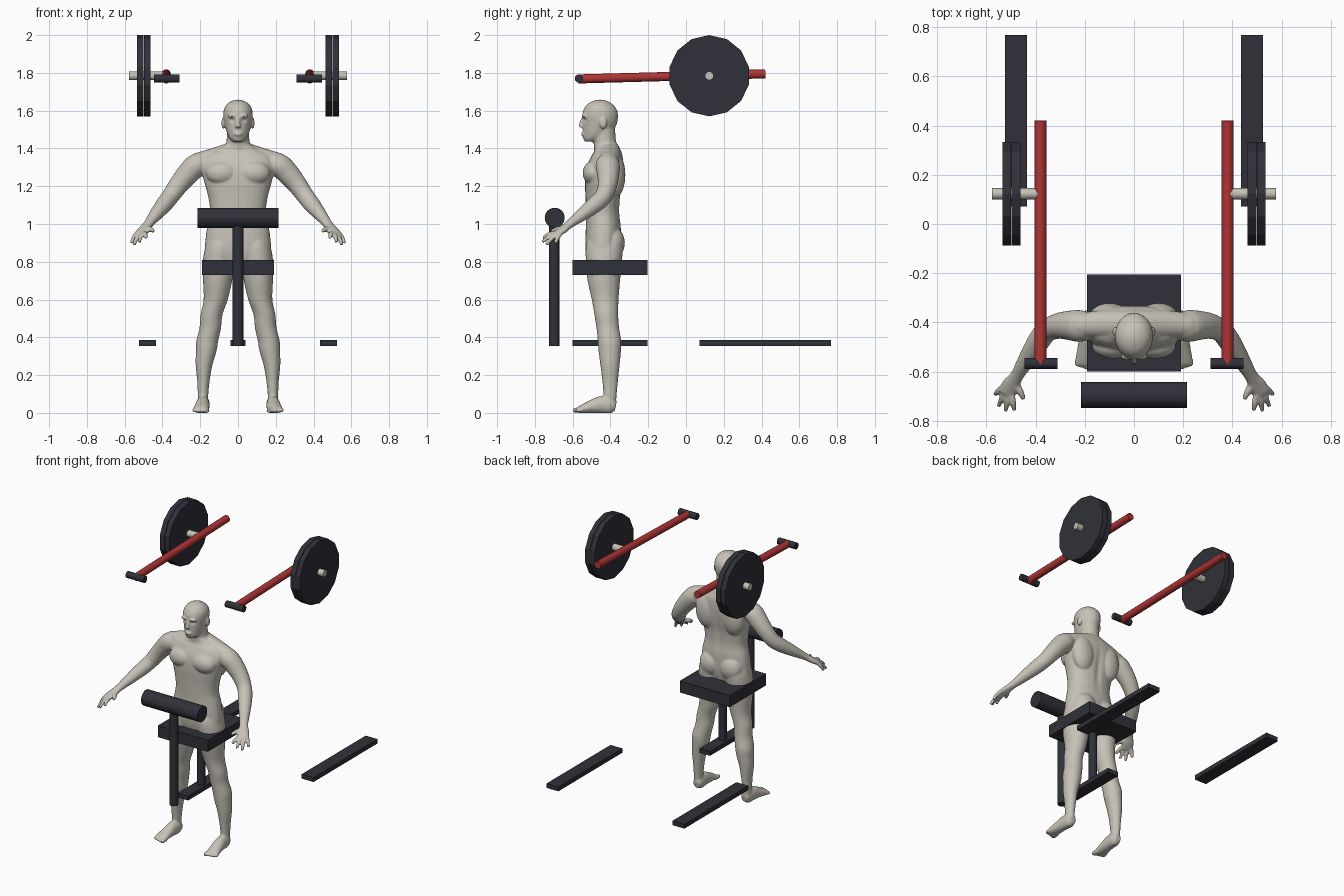
import bpy, bmesh, math
from mathutils import Vector, Matrix

default = bpy.data.objects.get("Cube")
if default:
    bpy.data.objects.remove(default, do_unlink=True)


def material(name, rgb):
    m = bpy.data.materials.new(name)
    m.use_nodes = True
    m.diffuse_color = (*rgb, 1)
    node = next(n for n in m.node_tree.nodes if n.type == 'BSDF_PRINCIPLED')
    node.inputs["Base Color"].default_value = (*rgb, 1)
    return m


DARK = material("dark_charcoal", (0.03, 0.03, 0.041))
RED = material("red_paint", (0.43, 0.035, 0.035))
PALE = material("pale_stone", (0.57, 0.54, 0.475))
GREY = material("slate_grey", (0.08, 0.09, 0.1))


def add_object(name, bm, mat):
    mesh = bpy.data.meshes.new(name)
    bm.to_mesh(mesh)
    bm.free()
    ob = bpy.data.objects.new(name, mesh)
    bpy.context.collection.objects.link(ob)
    mesh.materials.append(mat)
    return ob


def box(name, lo, hi, mat):
    lo, hi = Vector(lo), Vector(hi)
    bm = bmesh.new()
    place = Matrix.Translation((lo + hi) / 2) @ Matrix.Diagonal((*(hi - lo), 1))
    bmesh.ops.create_cube(bm, size=1, matrix=place)
    return add_object(name, bm, mat)


def rod(name, a, b, radius, mat, sides=24, smooth=True):
    a, b = Vector(a), Vector(b)
    turn = (b - a).to_track_quat('Z', 'Y').to_matrix().to_4x4()
    bm = bmesh.new()
    bmesh.ops.create_cone(bm, cap_ends=True, segments=sides, radius1=radius, radius2=radius,
                          depth=(b - a).length, matrix=Matrix.Translation((a + b) / 2) @ turn)
    for f in bm.faces:
        f.smooth = smooth and len(f.verts) == 4
    for e in bm.edges:
        e.smooth = all(len(f.verts) == 4 for f in e.link_faces)
    return add_object(name, bm, mat)


# Bench: seat, posts, chest roll and floor rails
box("seat", (-.19, -.6, .73), (.19, -.205, .81), DARK)
rod("seat_post", (0, -.40, .37), (0, -.40, .75), .026, DARK)
rod("chest_pad_post", (0, -.698, .355), (0, -.698, 1.02), .028, DARK)
rod("chest_pad", (-.215, -.695, 1.033), (.215, -.695, 1.033), .053, DARK, 32)
box("centre_rail", (-.04, -.6, .355), (.04, -.205, .385), DARK)

# Lever arms, each with grip, sleeve and two weight plates
for side, s in (("left", 1), ("right", -1)):
    box(side + "_floor_rail", (s * .48 - .045, .072, .355), (s * .48 + .045, .768, .385), DARK)
    rod(side + "_lever", (s * .38, -.57, 1.768), (s * .38, .42, 1.795), .024, RED)
    rod(side + "_grip", (s * .31, -.567, 1.77), (s * .445, -.567, 1.77), .022, DARK)
    rod(side + "_sleeve", (s * .39, .123, 1.785), (s * .577, .123, 1.785), .023, PALE, 16)
    for part, x in (("inner", .462), ("outer", .5)):
        rod(f"{side}_{part}_plate", (s * x, .123, 1.785), (s * (x + .035), .123, 1.785),
            .215, DARK, 14, False)


# Body helpers: smooth rows, then skin elliptical rings
def spline(rows, steps=4):
    out = []
    for i in range(len(rows) - 1):
        quad = [rows[min(max(i + k, 0), len(rows) - 1)] for k in (-1, 0, 1, 2)]
        for j in range(steps):
            t = j / steps
            out.append([b + t / 2 * (c - a + t * (2 * a - 5 * b + 4 * c - d
                        + t * (3 * (b - c) + d - a))) for a, b, c, d in zip(*quad)])
    return out + [list(rows[-1])]


def skin(bm, rings):
    loops = [[bm.verts.new(p) for p in ring] for ring in rings]
    for a, b in zip(loops, loops[1:]):
        for i in range(len(a)):
            j = (i + 1) % len(a)
            bm.faces.new((a[i], a[j], b[j], b[i]))
    bm.faces.new(loops[0][::-1])
    bm.faces.new(loops[-1])


ANGLES = [math.tau * i / 28 for i in range(28)]


def stack(bm, rows, s=1, square=1.0):
    """Level rings; each row is height, centre x, half width, front y, back y."""
    def soft(v):
        return math.copysign(abs(v) ** square, v)
    skin(bm, [[(s * (x + w * soft(math.cos(a))), (f + b) / 2 + (b - f) / 2 * soft(math.sin(a)), z)
               for a in ANGLES] for z, x, w, f, b in spline(rows)])


def limb(bm, rows, s=1):
    """Rings across a path; each row is x, y, z, half width, half thickness."""
    pts = spline(rows)
    rings = []
    for i, (x, y, z, w, h) in enumerate(pts):
        along = Vector(pts[min(i + 1, len(pts) - 1)][:3]) - Vector(pts[max(i - 1, 0)][:3])
        across = Vector((0, 0, 1)).cross(along).normalized()
        up = along.normalized().cross(across)
        ring = [Vector((x, y, z)) + across * w * math.cos(a) + up * h * math.sin(a) for a in ANGLES]
        rings.append([(s * p.x, p.y, p.z) for p in ring])
    skin(bm, rings)


def blob(bm, centre, radii, s=1):
    place = Matrix.Translation((s * centre[0], *centre[1:])) @ Matrix.Diagonal((*radii, 1))
    bmesh.ops.create_uvsphere(bm, u_segments=24, v_segments=16, radius=1, matrix=place)


bm = bmesh.new()
# Torso and neck
stack(bm, [(.78, 0, .12, -.515, -.37), (.85, 0, .172, -.53, -.35), (.92, 0, .172, -.533, -.345),
           (.99, 0, .162, -.53, -.345), (1.06, 0, .148, -.53, -.352), (1.14, 0, .157, -.532, -.348),
           (1.22, 0, .178, -.535, -.335), (1.30, 0, .195, -.527, -.33), (1.36, 0, .18, -.5, -.335),
           (1.39, 0, .12, -.485, -.345), (1.42, 0, .068, -.485, -.36)], square=.88)
stack(bm, [(1.36, 0, .075, -.485, -.35), (1.41, 0, .066, -.487, -.362),
           (1.45, 0, .06, -.492, -.372), (1.51, 0, .058, -.5, -.375)])
# Head, nose and lips
stack(bm, [(1.436, 0, .026, -.535, -.48), (1.455, 0, .046, -.545, -.43), (1.49, 0, .061, -.546, -.39),
           (1.53, 0, .071, -.547, -.366), (1.57, 0, .077, -.549, -.36), (1.605, 0, .075, -.543, -.366),
           (1.635, 0, .058, -.522, -.39), (1.652, 0, .032, -.49, -.42), (1.658, 0, .008, -.465, -.445)])
limb(bm, [(0, -.543, 1.565, .008, .008), (0, -.556, 1.53, .011, .011), (0, -.56, 1.512, .017, .01)])
blob(bm, (0, -.545, 1.476), (.024, .011, .011))

for s in (1, -1):
    # Ears, chest, back and seat muscles
    blob(bm, (.077, -.438, 1.535), (.011, .02, .031), s)
    blob(bm, (.03, -.54, 1.572), (.026, .013, .009), s)
    blob(bm, (.085, -.495, 1.27), (.085, .052, .062), s)
    blob(bm, (.10, -.375, 1.26), (.08, .054, .12), s)
    blob(bm, (.078, -.388, .90), (.078, .064, .085), s)
    limb(bm, [(.02, -.405, 1.405, .05, .035), (.12, -.405, 1.36, .055, .045),
              (.22, -.412, 1.325, .05, .05)], s)
    # Arm down to the palm
    limb(bm, [(.15, -.42, 1.32, .045, .05), (.215, -.415, 1.312, .064, .062),
              (.26, -.412, 1.272, .06, .06), (.31, -.415, 1.213, .052, .053),
              (.355, -.435, 1.15, .046, .047), (.39, -.48, 1.105, .045, .044),
              (.435, -.55, 1.05, .036, .034), (.475, -.615, 1.0, .027, .022),
              (.50, -.655, .968, .037, .019), (.522, -.69, .944, .036, .015)], s)
    # Fanned fingers and thumb
    knuckle, spread = Vector((.517, -.684, .948)), Vector((.8, .55, -.12))
    tips = [(.487, -.757, .925), (.522, -.76, .905), (.55, -.74, .89), (.565, -.692, .898)]
    for i, tip in enumerate(tips):
        base = knuckle + spread * (i - 1.5) * .019
        mid = base.lerp(Vector(tip), .5) + Vector((0, 0, .006))
        limb(bm, [(*base, .012, .012), (*mid, .0115, .0115), (*tip, .009, .009)], s)
    limb(bm, [(.485, -.64, .98, .014, .014), (.463, -.68, .972, .014, .014),
              (.448, -.712, .962, .009, .009)], s)
    # Leg
    stack(bm, [(.04, .185, .027, -.435, -.37), (.10, .185, .028, -.437, -.367),
               (.17, .183, .033, -.443, -.36), (.25, .18, .044, -.453, -.352),
               (.33, .168, .055, -.463, -.344), (.38, .163, .058, -.467, -.343),
               (.45, .147, .057, -.474, -.354), (.52, .14, .058, -.485, -.359),
               (.60, .118, .064, -.499, -.357), (.70, .108, .077, -.521, -.349),
               (.80, .103, .083, -.53, -.34), (.88, .095, .078, -.53, -.335),
               (.94, .09, .06, -.51, -.36)], s)
    # Foot and toes
    limb(bm, [(.182, -.372, .035, .022, .025), (.183, -.4, .04, .033, .045),
              (.186, -.45, .043, .036, .046), (.19, -.5, .033, .039, .035),
              (.195, -.55, .02, .042, .023), (.196, -.572, .015, .038, .016)], s)
    for i in range(5):
        x, reach = .165 + .0165 * i, -.598 + .005 * i
        r = .014 if i == 0 else .0105
        limb(bm, [(x, -.55, .015, r, r), (x, reach + .015, .014, r, r), (x, reach, .01, r * .7, r * .7)], s)

bmesh.ops.recalc_face_normals(bm, faces=bm.faces)
figure = add_object("figure", bm, PALE)

# Fuse the parts into one smooth skin
fuse = figure.modifiers.new("fuse", 'REMESH')
fuse.mode = 'VOXEL'
fuse.voxel_size = .006
relax = figure.modifiers.new("relax", 'SMOOTH')
relax.factor = .5
relax.iterations = 4
fused = bpy.data.meshes.new_from_object(figure.evaluated_get(bpy.context.evaluated_depsgraph_get()))
figure.modifiers.clear()
figure.data = fused

# Eye sockets, spine groove and flat soles
bm = bmesh.new()
bm.from_mesh(fused)
for v in bm.verts:
    x, y, z = v.co
    if y < -.49 and z > 1.45:
        v.co.y += .009 * math.exp(-((abs(x) - .031) / .014) ** 2 - ((z - 1.55) / .01) ** 2)
    if y > -.4 and .98 < z < 1.4:
        v.co.y -= .008 * math.exp(-(x / .02) ** 2 - ((z - 1.18) / .13) ** 2)
    v.co.z = max(z, 0)

# Shorts: cut clean hems, then colour the band between them
HEM, WAIST = .77, .98
for height in (HEM, WAIST):
    bmesh.ops.bisect_plane(bm, geom=bm.verts[:] + bm.edges[:] + bm.faces[:], dist=1e-5,
                           plane_co=(0, 0, height), plane_no=(0, 0, 1))
for f in bm.faces:
    c = f.calc_center_median()
    f.smooth = True
    f.material_index = int(HEM < c.z < WAIST and abs(c.x) < .26)
bm.to_mesh(fused)
bm.free()
fused.materials.clear()
for m in (PALE, GREY):
    fused.materials.append(m)
